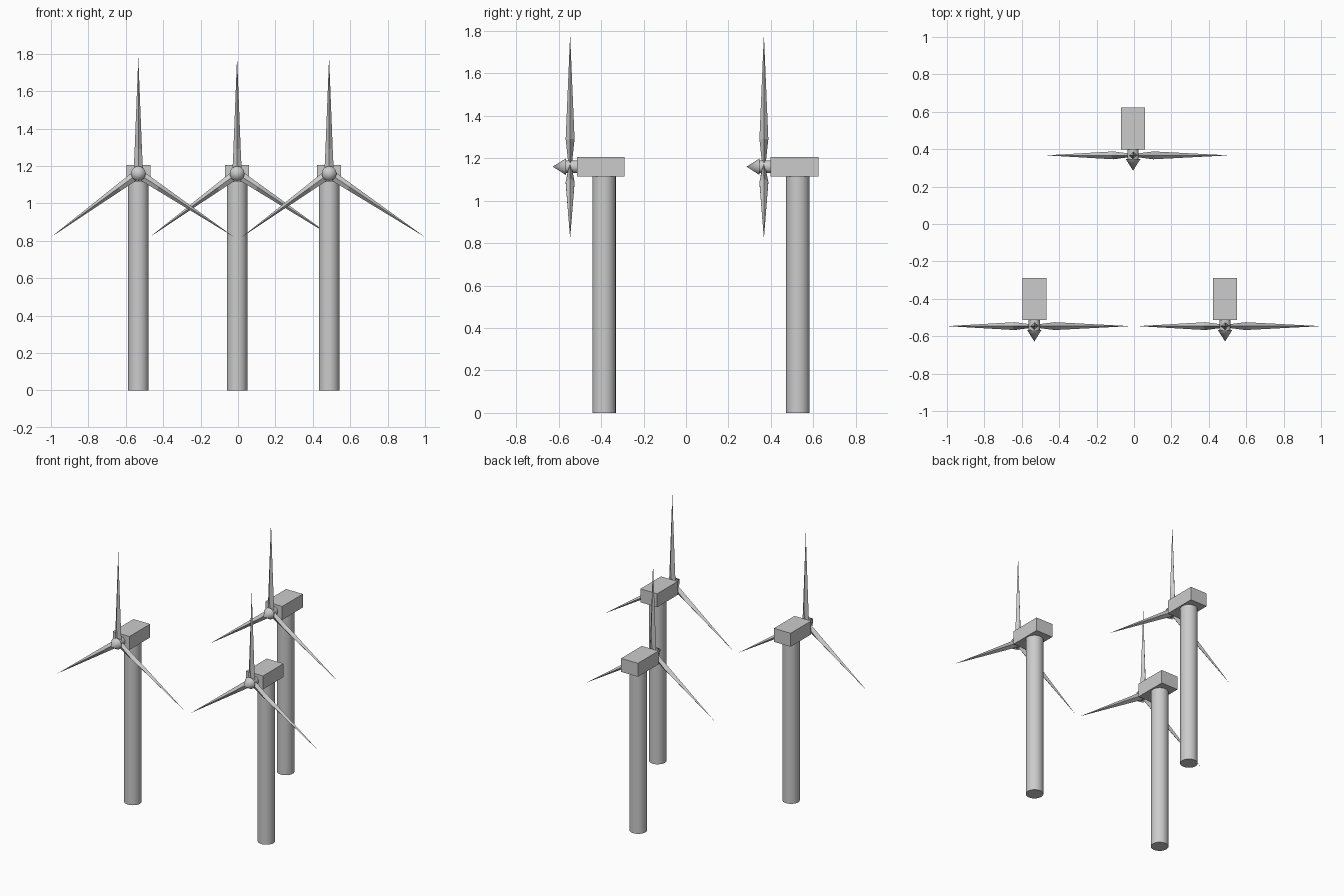
import bpy, bmesh
from mathutils import Vector

if "Cube" in bpy.data.objects:
    bpy.data.objects.remove(bpy.data.objects["Cube"])

HUB_Z = 1.16


def add_obj(name, bm, loc, smooth=False):
    bmesh.ops.recalc_face_normals(bm, faces=bm.faces)
    me = bpy.data.meshes.new(name)
    bm.to_mesh(me)
    bm.free()
    ob = bpy.data.objects.new(name, me)
    ob.location = loc
    bpy.context.collection.objects.link(ob)
    if smooth:
        bpy.ops.object.select_all(action='DESELECT')
        ob.select_set(True)
        bpy.context.view_layer.objects.active = ob
        bpy.ops.object.shade_smooth_by_angle()
    return ob


def lathe(name, profile, axis, loc, sides=32):
    """Solid of revolution from (radius, height) pairs, along z or y."""
    bm = bmesh.new()
    vs = [bm.verts.new((r, 0, h) if axis == 'Z' else (r, h, 0)) for r, h in profile]
    edges = [bm.edges.new(p) for p in zip(vs, vs[1:])]
    direction = (0, 0, 1) if axis == 'Z' else (0, 1, 0)
    bmesh.ops.spin(bm, geom=vs + edges, cent=(0, 0, 0), axis=direction,
                   angle=6.283185307, steps=sides, use_duplicate=False)
    bmesh.ops.remove_doubles(bm, verts=bm.verts, dist=1e-5)
    return add_obj(name, bm, loc, True)


def box(name, size, loc):
    bm = bmesh.new()
    bmesh.ops.create_cube(bm, size=1)
    bmesh.ops.scale(bm, vec=size, verts=bm.verts)
    return add_obj(name, bm, loc)


def blade(name, tip, loc):
    """Diamond-section blade: pinched root, widest near the root, pointed tip."""
    tip = Vector((tip[0], 0, tip[1]))
    d = tip.normalized()
    side, depth = Vector((d.z, 0, -d.x)), Vector((0, 1, 0))
    bm = bmesh.new()
    rings = []
    for r, w, t in ((0.01, 0.025, 0.008), (0.13, 0.0195, 0.021)):
        c = d * r
        rings.append([bm.verts.new(c + o) for o in
                      (side * w, depth * t, -side * w, -depth * t)])
    end = bm.verts.new(tip)
    bm.faces.new(rings[0])
    for i in range(4):
        j = (i + 1) % 4
        bm.faces.new((rings[0][i], rings[0][j], rings[1][j], rings[1][i]))
        bm.faces.new((rings[1][i], rings[1][j], end))
    return add_obj(name, bm, loc)


def turbine(tag, x, y):
    lathe(f"tower_{tag}", [(0, 0), (0.055, 0), (0.055, 1.115), (0, 1.115)], 'Z', (x, y, 0))
    box(f"nacelle_{tag}", (0.128, 0.225, 0.093), (x, y - 0.016, HUB_Z))
    # hub with its pointed nose, facing the front
    hub = (x, y - 0.16, HUB_Z)
    lathe(f"hub_{tag}", [(0, 0.034), (0.03, 0.034), (0.03, -0.02), (0, -0.02)], 'Y', hub)
    lathe(f"nose_cone_{tag}", [(0, -0.02), (0.039, -0.02), (0, -0.082)], 'Y', hub)
    tips = {"top": (0, 0.625), "left": (-0.467, -0.34), "right": (0.513, -0.34)}
    for part, tip in tips.items():
        blade(f"blade_{part}_{tag}", tip, hub)


turbine("front_left", -0.533, -0.386)
turbine("front_right", 0.487, -0.386)
turbine("rear", -0.005, 0.527)
